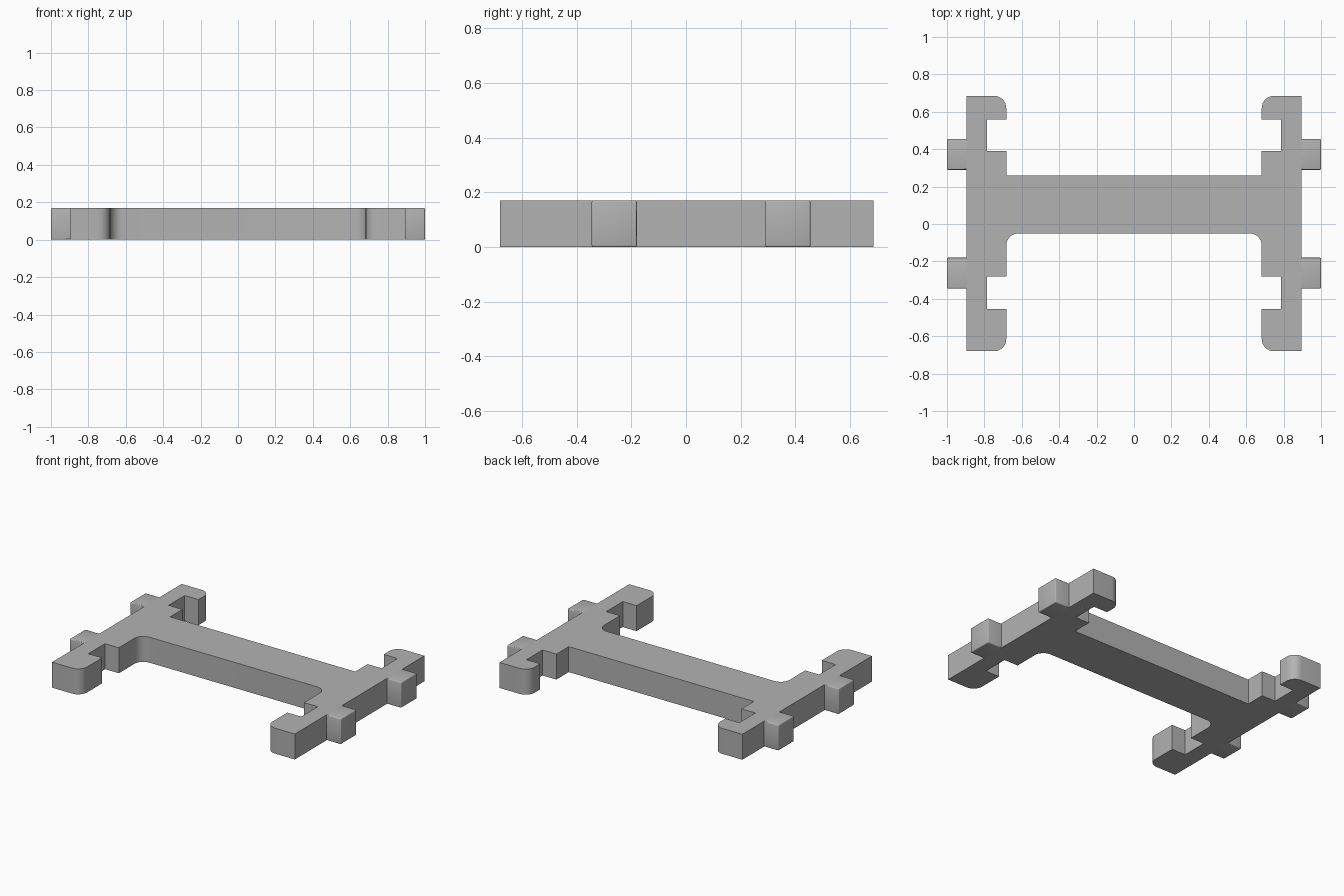
import bpy, bmesh, math
from mathutils import Vector

HEIGHT = 0.17
ROUND = 0.065

cube = bpy.data.objects.get("Cube")
if cube:
    bpy.data.objects.remove(cube, do_unlink=True)

grey = bpy.data.materials.new("mid grey")
grey.use_nodes = True
grey.diffuse_color = (0.45, 0.45, 0.45, 1)
grey.node_tree.nodes["Principled BSDF"].inputs["Base Color"].default_value = (0.45, 0.45, 0.45, 1)


def finish(bm, name):
    bmesh.ops.recalc_face_normals(bm, faces=bm.faces)
    mesh = bpy.data.meshes.new(name)
    bm.to_mesh(mesh)
    bm.free()
    mesh.materials.append(grey)
    obj = bpy.data.objects.new(name, mesh)
    bpy.context.collection.objects.link(obj)
    bpy.ops.object.select_all(action='DESELECT')
    obj.select_set(True)
    bpy.context.view_layer.objects.active = obj
    bpy.ops.object.shade_smooth_by_angle(angle=math.radians(30))
    return obj


# Frame: half outline mirrored across x = 0, extruded, three corners rounded per side
INNER, SLOT, OUTER = 0.683, 0.785, 0.895
FRONT, BACK, BAR_FRONT = -0.68, 0.685, -0.05
half = [(INNER, BAR_FRONT), (INNER, -0.28), (SLOT, -0.28), (SLOT, -0.455),
        (INNER, -0.455), (INNER, FRONT), (OUTER, FRONT), (OUTER, BACK),
        (INNER, BACK), (INNER, 0.56), (SLOT, 0.56), (SLOT, 0.39),
        (INNER, 0.39), (INNER, 0.26)]
outline = half + [(-x, y) for x, y in reversed(half)]
bm = bmesh.new()
base = bm.faces.new([bm.verts.new((x, y, 0)) for x, y in outline])
top = bmesh.ops.extrude_face_region(bm, geom=[base])["geom"]
bmesh.ops.translate(bm, vec=(0, 0, HEIGHT),
                    verts=[v for v in top if isinstance(v, bmesh.types.BMVert)])


def is_rounded(edge):
    a, b = (v.co for v in edge.verts)
    return (abs(a.z - b.z) > 0.1 and abs(abs(a.x) - INNER) < 1e-4
            and any(abs(a.y - y) < 1e-4 for y in (FRONT, BACK, BAR_FRONT)))


bmesh.ops.bevel(bm, geom=[e for e in bm.edges if is_rounded(e)], offset=ROUND,
                offset_type='OFFSET', segments=8, profile=0.5, affect='EDGES')
finish(bm, "frame")


# Side tabs: open boxes butted against the frame, with softened edges
def tab(name, side, y0, y1):
    bm = bmesh.new()
    bmesh.ops.create_cube(bm, size=1)
    bmesh.ops.scale(bm, vec=(1 - OUTER, y1 - y0, HEIGHT), verts=bm.verts)
    bmesh.ops.translate(bm, vec=(side * (1 + OUTER) / 2, (y0 + y1) / 2, HEIGHT / 2),
                        verts=bm.verts)
    hidden = [f for f in bm.faces if f.normal.dot(Vector((-side, 0, 0))) > 0.9]
    bmesh.ops.delete(bm, geom=hidden, context='FACES')
    bmesh.ops.bevel(bm, geom=[e for e in bm.edges if not e.is_boundary],
                    offset=0.006, segments=3, profile=0.5, affect='EDGES')
    finish(bm, name)


for side, label in ((1, "left"), (-1, "right")):
    tab(f"front_{label}_tab", side, -0.345, -0.18)
    tab(f"back_{label}_tab", side, 0.29, 0.455)
